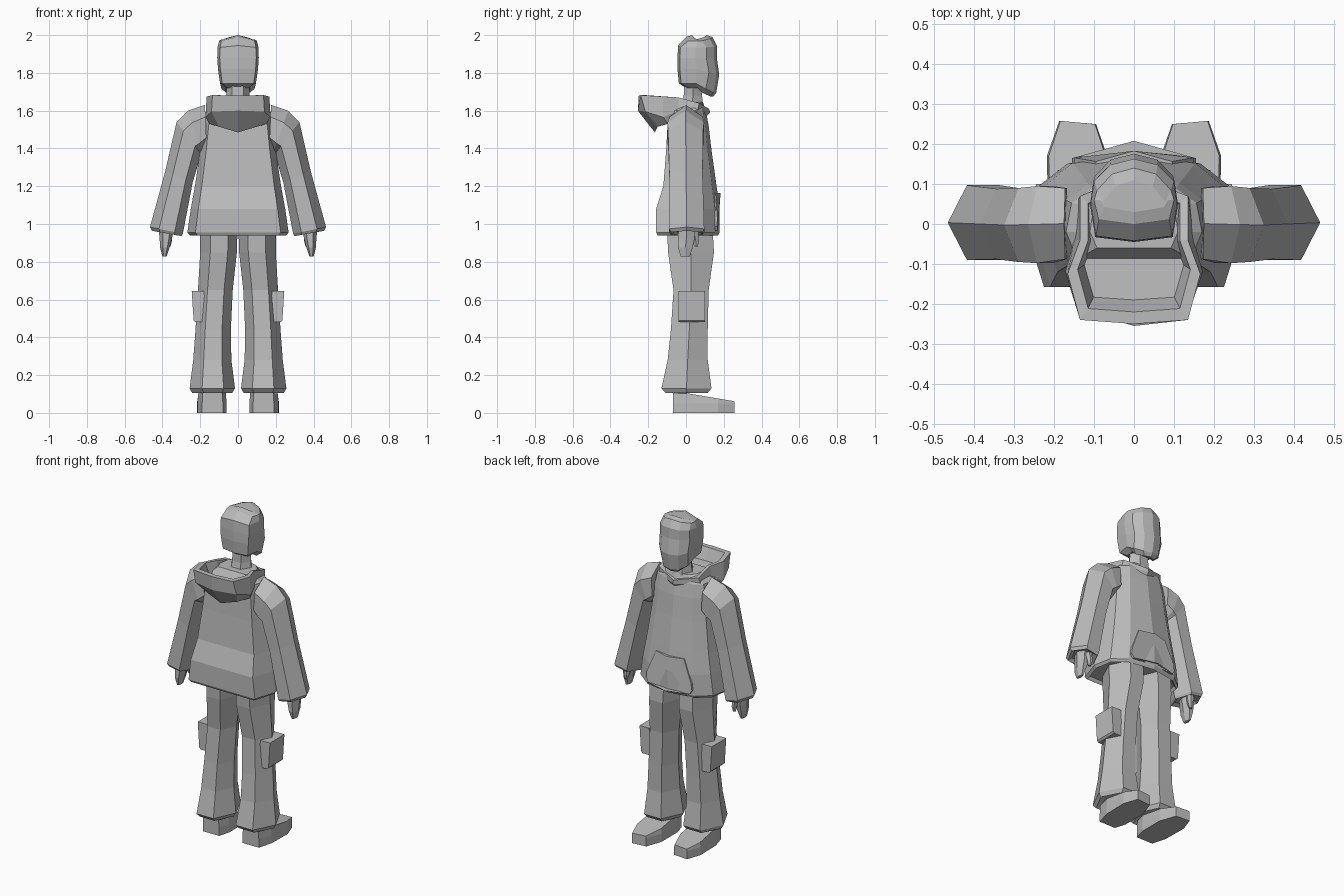
import bpy, bmesh, math
from mathutils import Vector

grey = bpy.data.materials.new("plain_grey")
grey.diffuse_color = (0.5, 0.5, 0.5, 1)


def loft(name, rings, flip=False):
    """Skin equal-length rings of points and cap both ends."""
    bm = bmesh.new()
    s = -1 if flip else 1
    vs = [[bm.verts.new((p[0] * s, p[1], p[2])) for p in r] for r in rings]
    n = len(rings[0])
    for a, b in zip(vs, vs[1:]):
        for i in range(n):
            j = (i + 1) % n
            bm.faces.new((a[i], a[j], b[j], b[i]))
    bm.faces.new(vs[0])
    bm.faces.new(vs[-1])
    bmesh.ops.recalc_face_normals(bm, faces=bm.faces)
    me = bpy.data.meshes.new(name)
    bm.to_mesh(me)
    bm.free()
    me.materials.append(grey)
    ob = bpy.data.objects.new(name, me)
    bpy.context.collection.objects.link(ob)
    return ob


def pair(name, rings):
    loft(name + "_right", rings)
    loft(name + "_left", rings, True)


def mirrored(half):
    """Complete a half ring across x = 0."""
    return half + [(-p[0], p[1], p[2]) for p in reversed(half) if abs(p[0]) > 1e-5]


def hexagon(x0, x1, y0, y1, z, tilt=0.0):
    """Six-sided section with corners at its x ends, tilted in z along x."""
    cx, cy, rx, ry = (x0 + x1) / 2, (y0 + y1) / 2, (x1 - x0) / 2, (y1 - y0) / 2
    shape = [(1, 0), (.45, 1), (-.5, 1), (-1, 0), (-.5, -1), (.45, -1)]
    return [(cx + a * rx, cy + b * ry, z + a * tilt) for a, b in shape]


# Jacket body: half width, back y, front y, height
def body(w, yb, yf, z):
    return mirrored([(0, yf, z), (.62 * w, yf * .85, z), (.92 * w, yf * .5, z),
                     (w, -.02, z), (.84 * w, yb, z)])


loft("jacket_body", [body(*r) for r in [
    (.245, -.14, .155, .96), (.255, -.15, .17, .94), (.268, -.158, .178, .955),
    (.25, -.158, .178, 1.08), (.228, -.12, .162, 1.2), (.2, -.105, .135, 1.39),
    (.185, -.098, .12, 1.52), (.17, -.088, .105, 1.6), (.11, -.06, .09, 1.645)]])

# Front pouch pocket
pouch = [(0, 1.165), (.095, 1.165), (.15, 1.03), (.155, .99), (.14, .965), (0, .965)]
loft("pouch_pocket", [
    mirrored([(x, .10, z) for x, z in pouch]),
    mirrored([(x, (.183 if z > 1.1 else .208) - .28 * x, z) for x, z in pouch])])

# Sleeves
pair("sleeve", [
    hexagon(.165, .175, -.088, .09, 1.515, .115),
    hexagon(.185, .265, -.098, .095, 1.485, .115),
    hexagon(.195, .325, -.095, .09, 1.455, .085),
    hexagon(.24, .385, -.088, .088, 1.25, .03),
    hexagon(.292, .466, -.09, .097, .966, .018),
    hexagon(.3, .456, -.08, .087, .95, .014),
    hexagon(.32, .43, -.06, .06, .965, .01)])

# Hands and thumbs
pair("hand", [
    hexagon(.34, .42, -.04, .05, .98), hexagon(.35, .415, -.042, .045, .92),
    hexagon(.362, .412, -.042, .035, .875), hexagon(.378, .4, -.028, .02, .827)])
pair("thumb", [
    hexagon(.35, .39, .02, .065, .96), hexagon(.35, .38, .035, .068, .91),
    hexagon(.358, .376, .045, .062, .88)])

# Hood: bowl with a thick rim that runs round the neckline
bottom = [(0, -.165, 1.485), (.10, -.15, 1.515), (.15, -.095, 1.53),
          (.13, -.02, 1.56), (.12, .05, 1.56), (0, .1, 1.56)]
middle = [(0, -.255, 1.6), (.14, -.215, 1.595), (.172, -.12, 1.565),
          (.15, -.04, 1.6), (.14, .06, 1.6), (0, .128, 1.59)]
rim = [(0, -.25, 1.68), (.135, -.24, 1.682), (.166, -.125, 1.675),
       (.135, -.04, 1.67), (.135, .07, 1.64), (0, .122, 1.61)]
inner = [(x * .85, -.05 + (y + .05) * .85, z) for x, y, z in rim]
floor = [(x * .75, -.05 + (y + .05) * .7, z - .07 if y < -.03 else z - .03) for x, y, z in rim]
loft("hood", [mirrored(r) for r in (bottom, middle, rim, inner, floor)])

# Neck
loft("neck", [hexagon(-.075, .075, -.035, .095, 1.58), hexagon(-.062, .062, -.012, .085, 1.68),
              hexagon(-.062, .062, -.01, .09, 1.76)])


# Head: half width, back y, front y, height, front drop, centre rise
def skull(w, yb, yf, z, drop, rise):
    return mirrored([(0, yf, z - drop + rise), (.55 * w, yf - .015, z - drop + rise * .5),
                     (.92 * w, yf - .055, z - drop * .6),
                     (w, (yb + yf) / 2 - .01, z), (.88 * w, yb + .012, z), (0, yb, z + rise)])


loft("head", [skull(*r) for r in [
    (.065, .0, .145, 1.72, .045, 0), (.095, -.038, .16, 1.745, .05, 0),
    (.106, -.045, .176, 1.82, .03, 0), (.11, -.045, .163, 1.88, 0, 0),
    (.108, -.042, .163, 1.935, 0, .01), (.1, .0, .14, 1.97, 0, .02),
    (.085, .03, .11, 1.978, 0, .022)]])

# Trouser legs with flared cuffs
pair("trouser_leg", [
    hexagon(.002, .2, -.1, .14, .99), hexagon(.006, .2, -.095, .148, .85),
    hexagon(.028, .212, -.066, .12, .65), hexagon(.038, .225, -.08, .115, .44),
    hexagon(.035, .237, -.097, .115, .28), hexagon(.016, .256, -.13, .135, .13),
    hexagon(.03, .243, -.108, .115, .106), hexagon(.06, .215, -.07, .09, .125)])

# Cargo pockets on the outer thighs
pair("cargo_pocket", [
    [(x + dx, y, z) for x, y in ((.15, -.04), (.15, .1), (.215, .1), (.215, -.04))]
    for dx, z in ((.01, .48), (.02, .49), (.03, .645))])

# Shoes: plan outline raised to a top that slopes down to the toe
plan = [(.08, -.07), (.19, -.07), (.215, .02), (.218, .17), (.187, .258),
        (.095, .25), (.06, .15), (.06, .0)]
pair("shoe", [
    [(x, y, 0) for x, y in plan],
    [(x, y, .05) for x, y in plan],
    [(.14 + (x - .14) * .94, y, .105 - .17 * max(0, y)) for x, y in plan]])
